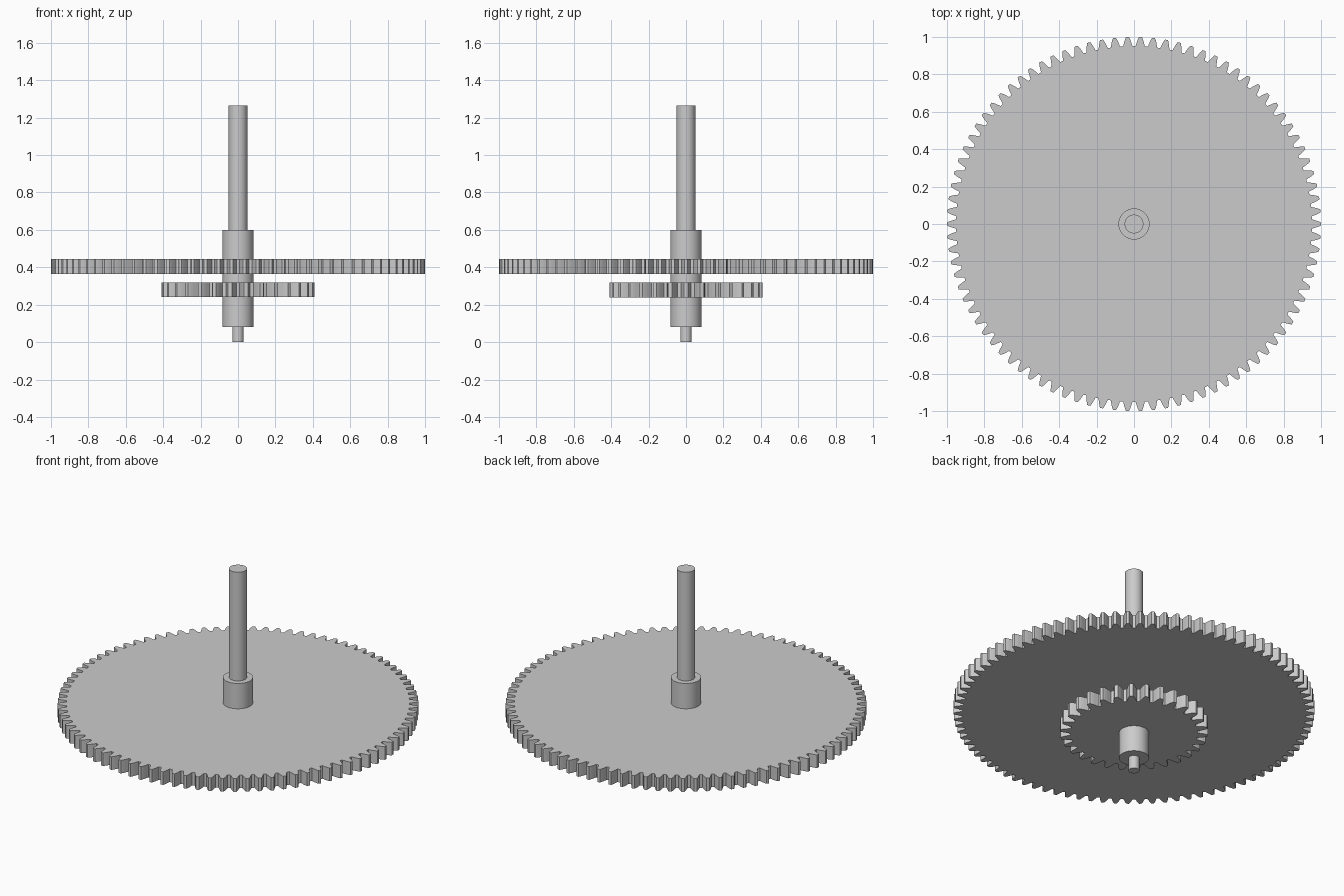
import bpy
import bmesh
from math import cos, sin, pi, radians

if "Cube" in bpy.data.objects:
    bpy.data.objects.remove(bpy.data.objects["Cube"])

grey = bpy.data.materials.new("plain_grey")
grey.use_nodes = True
GREY = (0.6, 0.6, 0.6, 1)
grey.diffuse_color = GREY
grey.node_tree.nodes["Principled BSDF"].inputs["Base Color"].default_value = GREY


def make_gear(name, teeth, tip, z0, z1):
    """Spur gear: one tooth profile repeated around the axis, then extruded."""
    module = 2 * tip / (teeth + 2)
    root, pitch = tip - 2.25 * module, tip - module
    # (radius, half width as a share of the tooth spacing)
    flank = [(root, 0.38), (root + 0.5 * module, 0.325), (pitch, 0.25),
             (pitch + 0.5 * module, 0.19), (tip, 0.115)]
    tooth = [(r, -w) for r, w in flank] + [(r, w) for r, w in reversed(flank)]
    step = 2 * pi / teeth
    bm = bmesh.new()
    ring = [bm.verts.new((r * cos((i + w) * step), r * sin((i + w) * step), z0))
            for i in range(teeth) for r, w in tooth]
    face = bm.faces.new(ring)
    top = bmesh.ops.extrude_face_region(bm, geom=[face], use_keep_orig=True)["geom"]
    bmesh.ops.translate(bm, vec=(0, 0, z1 - z0),
                        verts=[g for g in top if isinstance(g, bmesh.types.BMVert)])
    bmesh.ops.recalc_face_normals(bm, faces=bm.faces)
    mesh = bpy.data.meshes.new(name)
    bm.to_mesh(mesh)
    bm.free()
    mesh.materials.append(grey)
    obj = bpy.data.objects.new(name, mesh)
    bpy.context.collection.objects.link(obj)


def make_cylinder(name, radius, z0, z1):
    bpy.ops.mesh.primitive_cylinder_add(vertices=64, radius=radius, depth=z1 - z0,
                                        location=(0, 0, (z0 + z1) / 2))
    obj = bpy.context.object
    obj.name = name
    obj.data.materials.append(grey)
    bpy.ops.object.shade_smooth_by_angle(angle=radians(30))


# Toothed wheels
make_gear("large_gear", 90, 1.0, 0.365, 0.445)
make_gear("small_gear", 30, 0.41, 0.24, 0.32)

# Stepped axle
make_cylinder("lower_pin", 0.03, 0.0, 0.08)
make_cylinder("hub", 0.083, 0.08, 0.6)
make_cylinder("upper_shaft", 0.05, 0.6, 1.265)
